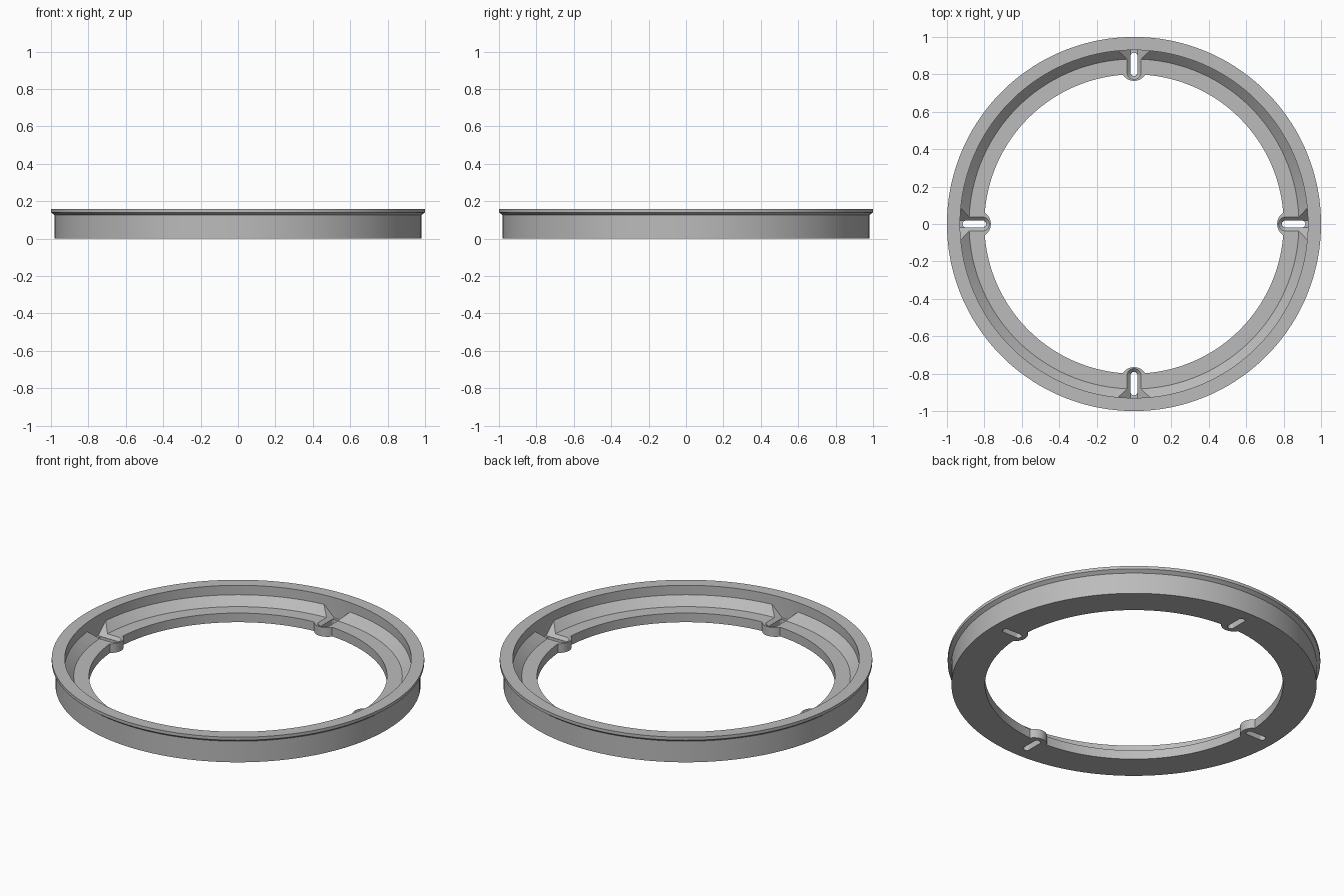
import bpy, bmesh, math
from mathutils import Matrix

cube = bpy.data.objects.get("Cube")
if cube:
    bpy.data.objects.remove(cube, do_unlink=True)

grey = bpy.data.materials.new("plain grey")
grey.use_nodes = True
COLOUR = (0.5, 0.5, 0.5, 1)
grey.diffuse_color = COLOUR
grey.node_tree.nodes["Principled BSDF"].inputs["Base Color"].default_value = COLOUR

HEIGHT, SHELF, WALL = 0.158, 0.054, 0.102
WALL_R = 0.931


def make_object(name, bm):
    bmesh.ops.recalc_face_normals(bm, faces=bm.faces)
    mesh = bpy.data.meshes.new(name)
    bm.to_mesh(mesh)
    bm.free()
    mesh.materials.append(grey)
    obj = bpy.data.objects.new(name, mesh)
    bpy.context.collection.objects.link(obj)
    return obj


def bridge(bm, rings, closed):
    """Skin a list of vertex rings, capping the ends unless closed."""
    n = len(rings[0])
    pairs = list(zip(rings, rings[1:] + rings[:1]))
    for a, b in pairs if closed else pairs[:-1]:
        for i in range(n):
            j = (i + 1) % n
            bm.faces.new((a[i], a[j], b[j], b[i]))
    if not closed:
        bm.faces.new(rings[0])
        bm.faces.new(rings[-1])


def lathe(name, profile, steps=160):
    bm = bmesh.new()
    rings = []
    for r, z in profile:
        angles = [math.tau * (i + 0.5) / steps for i in range(steps)]
        rings.append([bm.verts.new((r * math.cos(a), r * math.sin(a), z)) for a in angles])
    bridge(bm, rings, True)
    return make_object(name, bm)


def half_circle(cx, radius, start, steps=16):
    return [(cx + radius * math.cos(start + math.pi * i / steps),
             radius * math.sin(start + math.pi * i / steps)) for i in range(steps + 1)]


def slot_outline(w):
    """Rounded at both ends."""
    return half_circle(0.81, w, math.pi / 2) + half_circle(0.897, w, -math.pi / 2)


def countersink_outline(w):
    """Rounded inner end, outer end following the ring wall."""
    ys = [w * (i / 4 - 1) for i in range(9)]
    return half_circle(0.81, w, math.pi / 2) + [(math.sqrt(WALL_R**2 - y * y), y) for y in ys]


def four_lofts(name, layers):
    """Loft the (outline, height) layers, repeated at the four quarters."""
    bm = bmesh.new()
    for k in range(4):
        turn = Matrix.Rotation(k * math.pi / 2, 3, "Z")
        rings = [[bm.verts.new(turn @ Matrix.Translation((x, y, z)).to_translation())
                  for x, y in outline] for outline, z in layers]
        bridge(bm, rings, False)
    return make_object(name, bm)


# Ring body: outer wall, flared lip, inner wall, sloped band and flat shelf
ring = lathe("mounting_ring", [
    (0.8, 0), (0.98, 0), (0.98, 0.125), (1, 0.14), (1, HEIGHT),
    (0.93, HEIGHT), (0.93, WALL), (0.882, SHELF), (0.8, SHELF)])

# Rounded screw bosses on the inner edge
boss = half_circle(0.835, 0.07, math.pi / 2) + [(0.86, -0.07), (0.86, 0.07)]
bosses = four_lofts("screw_bosses", [(boss, 0), (boss, SHELF)])

# Countersunk screw slots
top = WALL + 0.001
countersinks = four_lofts("countersink_cutters", [
    (countersink_outline(0.02), 0.037),
    (countersink_outline(0.02 + top - 0.037), top)])
slots = four_lofts("slot_cutters", [(slot_outline(0.019), -0.05), (slot_outline(0.019), 0.06)])

for helper, operation in ((bosses, "UNION"), (countersinks, "DIFFERENCE"), (slots, "DIFFERENCE")):
    mod = ring.modifiers.new(helper.name, "BOOLEAN")
    mod.object, mod.operation, mod.solver = helper, operation, "EXACT"

# Bake the cuts, then remove the helpers
bpy.ops.object.select_all(action="DESELECT")
bpy.context.view_layer.objects.active = ring
ring.select_set(True)
for mod in list(ring.modifiers):
    bpy.ops.object.modifier_apply(modifier=mod.name)
for helper in (bosses, countersinks, slots):
    bpy.data.objects.remove(helper, do_unlink=True)
bpy.ops.object.shade_smooth_by_angle(angle=math.radians(25))
